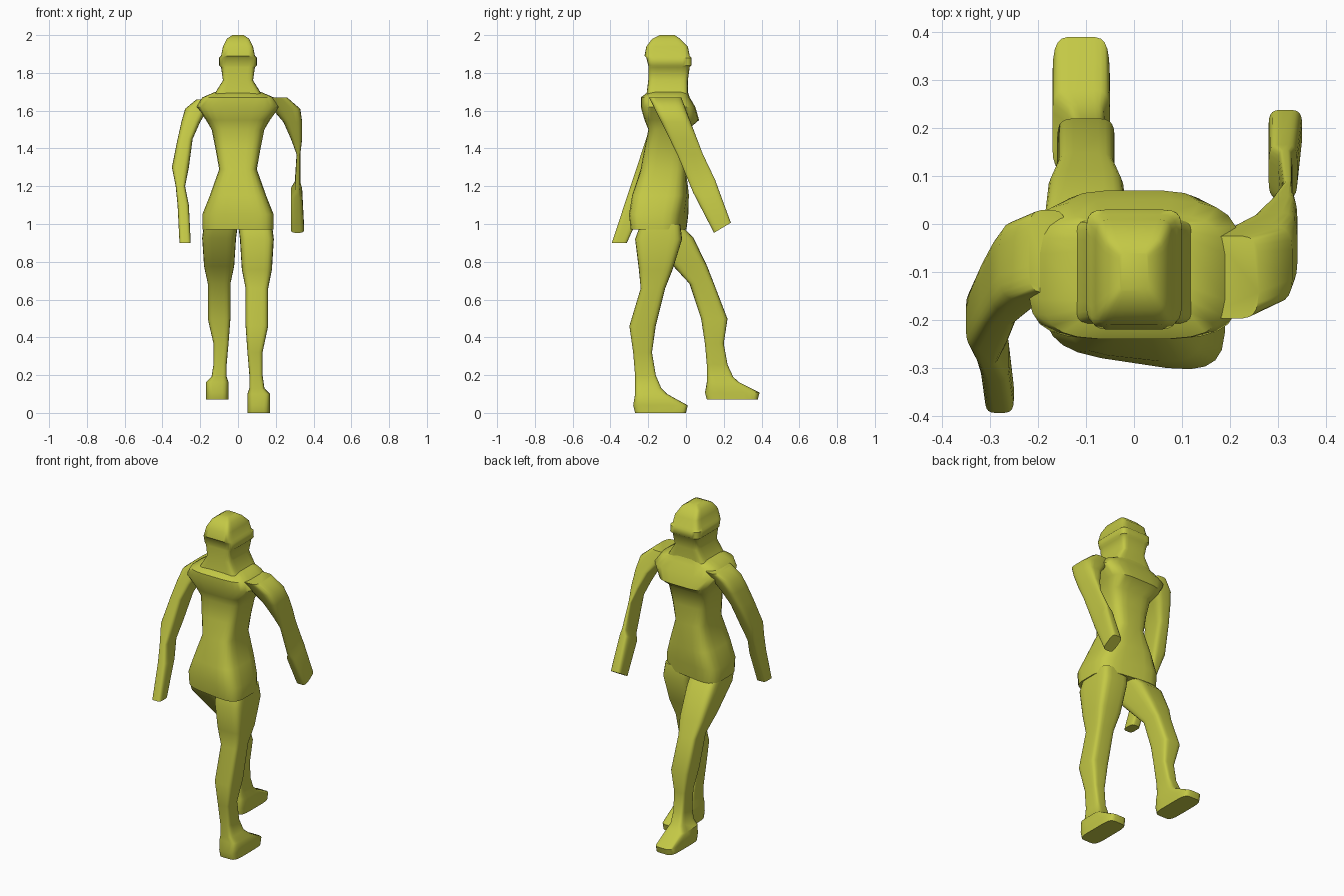
import bpy
import bmesh
from math import cos, sin, pi, copysign

default_cube = bpy.data.objects.get("Cube")
if default_cube:
    bpy.data.objects.remove(default_cube, do_unlink=True)

# Olive material shared by every part
olive = bpy.data.materials.new("olive")
olive.use_nodes = True
olive.diffuse_color = (0.55, 0.58, 0.06, 1)
for node in olive.node_tree.nodes:
    if node.type == "BSDF_PRINCIPLED":
        node.inputs["Base Color"].default_value = olive.diffuse_color


def rounded(value, power):
    """Superellipse component: a higher power gives a boxier section."""
    return copysign(abs(value) ** (2 / power), value)


def section_points(left, right, back, front, power, sides=24):
    """Points of a rounded section that fills the given bounds."""
    points = []
    for step in range(sides):
        angle = 2 * pi * (step + 0.5) / sides
        across = rounded(cos(angle), power)
        along = rounded(sin(angle), power)
        x = (left + right + (right - left) * across) / 2
        y = (back + front + (front - back) * along) / 2
        points.append((x, y))
    return points


def loft(name, sections, pose, power):
    """Skin a stack of sections after moving every point by the pose rule."""
    bm = bmesh.new()
    rings = []
    for z, left, right, back, front in sections:
        outline = section_points(left, right, back, front, power)
        rings.append([bm.verts.new(pose(x, y, z)) for x, y in outline])
    for lower, upper in zip(rings, rings[1:]):
        for i, corner in enumerate(lower):
            bm.faces.new((lower[i - 1], corner, upper[i], upper[i - 1]))
    bm.faces.new(rings[0])
    bm.faces.new(rings[-1])
    bmesh.ops.recalc_face_normals(bm, faces=bm.faces)

    mesh = bpy.data.meshes.new(name)
    bm.to_mesh(mesh)
    bm.free()
    mesh.materials.append(olive)
    part = bpy.data.objects.new(name, mesh)
    bpy.context.collection.objects.link(part)
    bpy.ops.object.select_all(action="DESELECT")
    part.select_set(True)
    bpy.context.view_layer.objects.active = part
    bpy.ops.object.shade_smooth_by_angle(angle=pi / 4)


def trunk(name, profile, power):
    """Symmetric part from (height, half width, back depth, front)."""
    def pose(x, y, z):
        # The hips swing with the stride, fading out at the waist
        fade = min(1, max(0, (1.3 - z) * 5))
        return x, y - 0.15 * x * fade, z

    sections = [(z, -half, half, -back, front) for z, half, back, front in profile]
    loft(name, sections, pose, power)


def arm(name, side, reach, hand_tilt, profile):
    """Tapering arm from (height, inner, outer), leaning along y by reach."""
    shoulder = 1.6

    def pose(x, y, z):
        lean = reach * (shoulder - z) - 0.08
        tilt = hand_tilt * y if z < shoulder / 1.3 else 0
        return side * x, y + lean, z + tilt

    sections = []
    for z, inner, outer in profile:
        depth = 0.04 + 0.06 * (z - 0.9)
        sections.append((z, inner, outer, -depth, depth))
    loft(name, sections, pose, power=4)


def leg(name, side, stride, lift):
    """Leg from the shared profile, swung forward by stride and raised by lift."""
    def pose(x, y, z):
        swing = stride * min(1, 2 * (1 - z))
        return side * x, y + swing, z + lift * (1 - z)

    loft(name, leg_profile, pose, power=5)


# Torso from the hips up to the jutting chest and sloping shoulders
trunk("torso", [
    (0.97, .19, .28, -.01),
    (1.05, .19, .29, 0),
    (1.15, .15, .28, .01),
    (1.29, .1, .24, 0),
    (1.4, .12, .22, 0),
    (1.5, .14, .2, .01),
    (1.55, .17, .22, .07),
    (1.62, .22, .24, .05),
    (1.67, .19, .24, .02),
    (1.7, .12, .2, .01),
], power=4)

# Neck and head with a flat face, and a raised band over the ears
trunk("head", [
    (1.68, .13, .21, .01),
    (1.76, .08, .2, .01),
    (1.83, .09, .2, .02),
    (1.84, .1, .2, .03),
    (1.88, .1, .21, .03),
    (1.89, .09, .22, .02),
    (1.94, .08, .21, .01),
    (1.98, .06, .18, -.03),
    (2, .03, .14, -.06),
], power=8)

# One arm swung back, the other forward with its hand tilted
arm("right_arm", -1, -0.39, 0, [
    (0.9, .25, .31),
    (1.1, .26, .32),
    (1.2, .28, .33),
    (1.3, .26, .35),
    (1.45, .24, .32),
    (1.54, .2, .3),
    (1.61, .16, .28),
    (1.66, .14, .22),
])
arm("left_arm", 1, 0.44, 0.6, [
    (0.98, .28, .35),
    (1.17, .28, .34),
    (1.2, .3, .33),
    (1.37, .31, .33),
    (1.45, .28, .34),
    (1.54, .24, .34),
    (1.61, .18, .33),
    (1.67, .15, .26),
])

# Legs share one profile: height, inner, outer, back, front
leg_profile = [
    (0, .05, .17, -.27, 0),
    (0.04, .05, .17, -.28, .01),
    (0.1, .05, .17, -.27, -.1),
    (0.13, .06, .14, -.27, -.13),
    (0.2, .06, .13, -.27, -.16),
    (0.32, .05, .13, -.28, -.18),
    (0.46, .04, .16, -.3, -.16),
    (0.66, .04, .16, -.24, -.11),
    (0.76, .02, .18, -.25, -.07),
    (0.92, .01, .19, -.27, -.02),
    (1, 0, .18, -.24, -.03),
]
leg("left_leg", 1, stride=0, lift=0)
leg("right_leg", -1, stride=0.38, lift=0.07)
